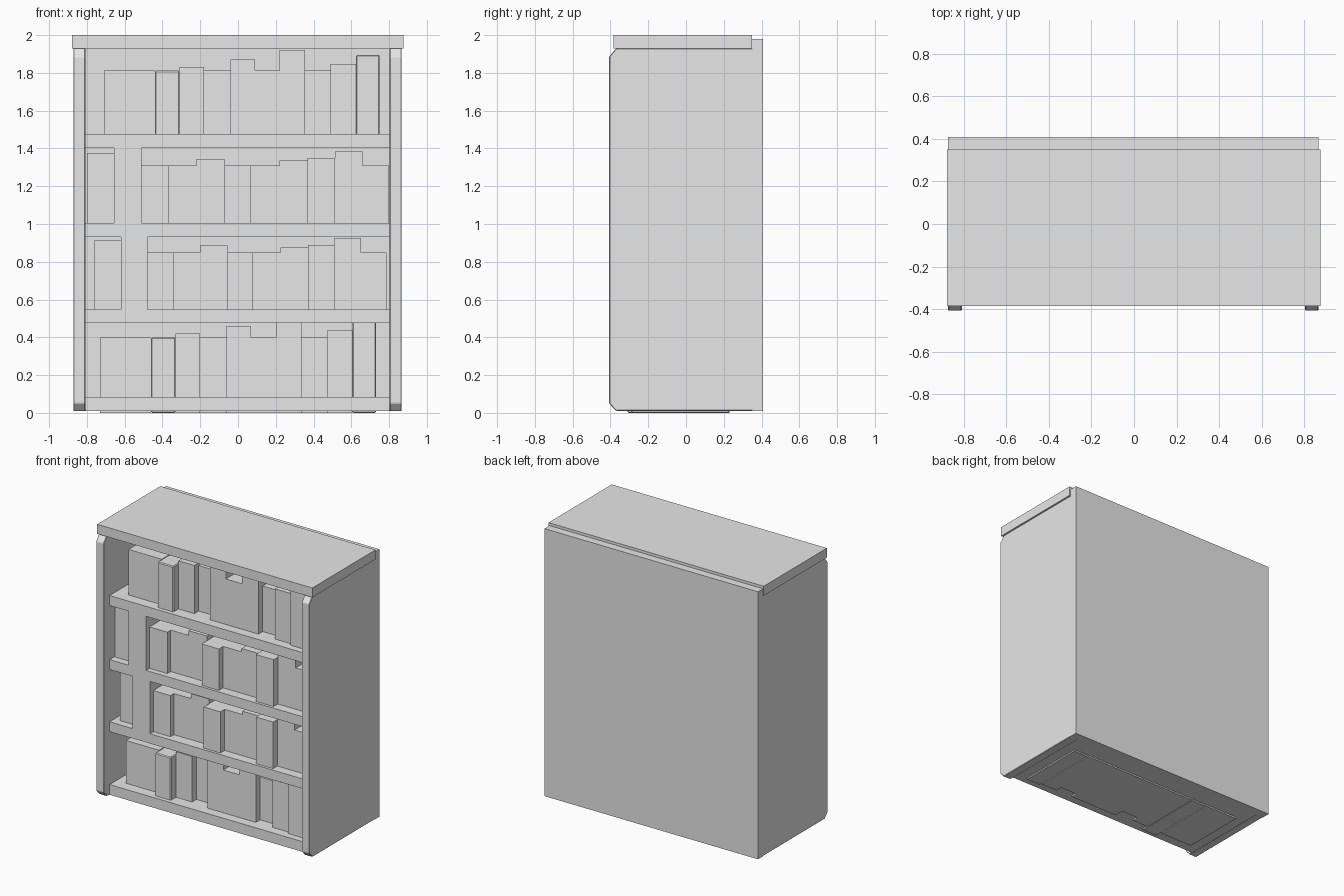
import bpy
import bmesh

cube = bpy.data.objects.get("Cube")
if cube:
    bpy.data.objects.remove(cube, do_unlink=True)

grey = bpy.data.materials.new("plain_grey")
grey.use_nodes = True
grey.diffuse_color = (0.8, 0.8, 0.8, 1)
grey.node_tree.nodes["Principled BSDF"].inputs["Base Color"].default_value = (0.8, 0.8, 0.8, 1)


def prism(name, outline, x0, x1, bevel=0):
    """Extrude a (y, z) outline from x0 to x1."""
    bm = bmesh.new()
    face = bm.faces.new([bm.verts.new((x0, y, z)) for y, z in outline])
    out = bmesh.ops.extrude_face_region(bm, geom=[face])
    moved = [v for v in out["geom"] if isinstance(v, bmesh.types.BMVert)]
    bmesh.ops.translate(bm, verts=moved, vec=(x1 - x0, 0, 0))
    bmesh.ops.recalc_face_normals(bm, faces=bm.faces)
    mesh = bpy.data.meshes.new(name)
    bm.to_mesh(mesh)
    bm.free()
    mesh.materials.append(grey)
    obj = bpy.data.objects.new(name, mesh)
    bpy.context.collection.objects.link(obj)
    if bevel:
        mod = obj.modifiers.new("soft_edge", "BEVEL")
        mod.width = bevel
        mod.segments = 1
    return obj


def box(name, x0, x1, y0, y1, z0, z1, bevel=0):
    return prism(name, [(y0, z0), (y1, z0), (y1, z1), (y0, z1)], x0, x1, bevel)


# Side panels with chamfered front corners
side = [(-0.37, 0.01), (0.36, 0.01), (0.36, 1.93), (-0.37, 1.93),
        (-0.407, 1.885), (-0.407, 0.05)]
prism("left_side_panel", side, 0.803, 0.866, 0.004)
prism("right_side_panel", side, -0.872, -0.808, 0.004)

# Back, top and shelves
box("back_panel", -0.872, 0.866, 0.35, 0.408, 0.01, 1.98)
box("top_board", -0.878, 0.875, -0.385, 0.35, 1.93, 2.0)
for i, (low, high) in enumerate([(0.01, 0.085), (0.475, 0.547), (0.932, 1.005), (1.403, 1.477)]):
    box(f"shelf_{i + 1}", -0.81, 0.805, -0.34, 0.35, low, high)


def book_row(name, start, base, books, scale=1, shift=0):
    """Books are (right end, height, front y, edge bevel), side by side from start."""
    left = start
    for i, (end, height, front, bevel) in enumerate(books):
        box(f"{name}_book_{i + 1}", left * scale + shift, end * scale + shift,
            front, 0.23, base, base + height, bevel)
        left = end


# Bottom and top rows share one set of books
set_a = [(-0.46, 0.40, -0.26, 0), (-0.33, 0.40, -0.31, 0.006), (-0.20, 0.42, -0.25, 0),
         (-0.06, 0.40, -0.20, 0), (0.07, 0.46, -0.27, 0), (0.20, 0.40, -0.27, 0),
         (0.335, 0.508, -0.27, 0), (0.47, 0.40, -0.22, 0), (0.605, 0.435, -0.27, 0),
         (0.73, 0.483, -0.29, 0.006)]
book_row("bottom_row", -0.73, 0.0, set_a)
book_row("top_row", -0.73, 1.412, set_a, shift=0.02)

# Two middle rows share another set
set_b = [(-0.62, 0.415, -0.285, 0), (-0.48, 0.455, -0.34, 0), (-0.34, 0.35, -0.30, 0),
         (-0.20, 0.35, -0.26, 0), (-0.055, 0.385, -0.26, 0), (0.08, 0.35, -0.32, 0),
         (0.225, 0.35, -0.27, 0), (0.37, 0.375, -0.27, 0), (0.51, 0.39, -0.32, 0),
         (0.65, 0.425, -0.27, 0), (0.787, 0.35, -0.27, 0)]
book_row("lower_middle_row", -0.76, 0.50, set_b)
book_row("upper_middle_row", -0.76, 0.96, set_b, scale=1.035, shift=-0.014)
